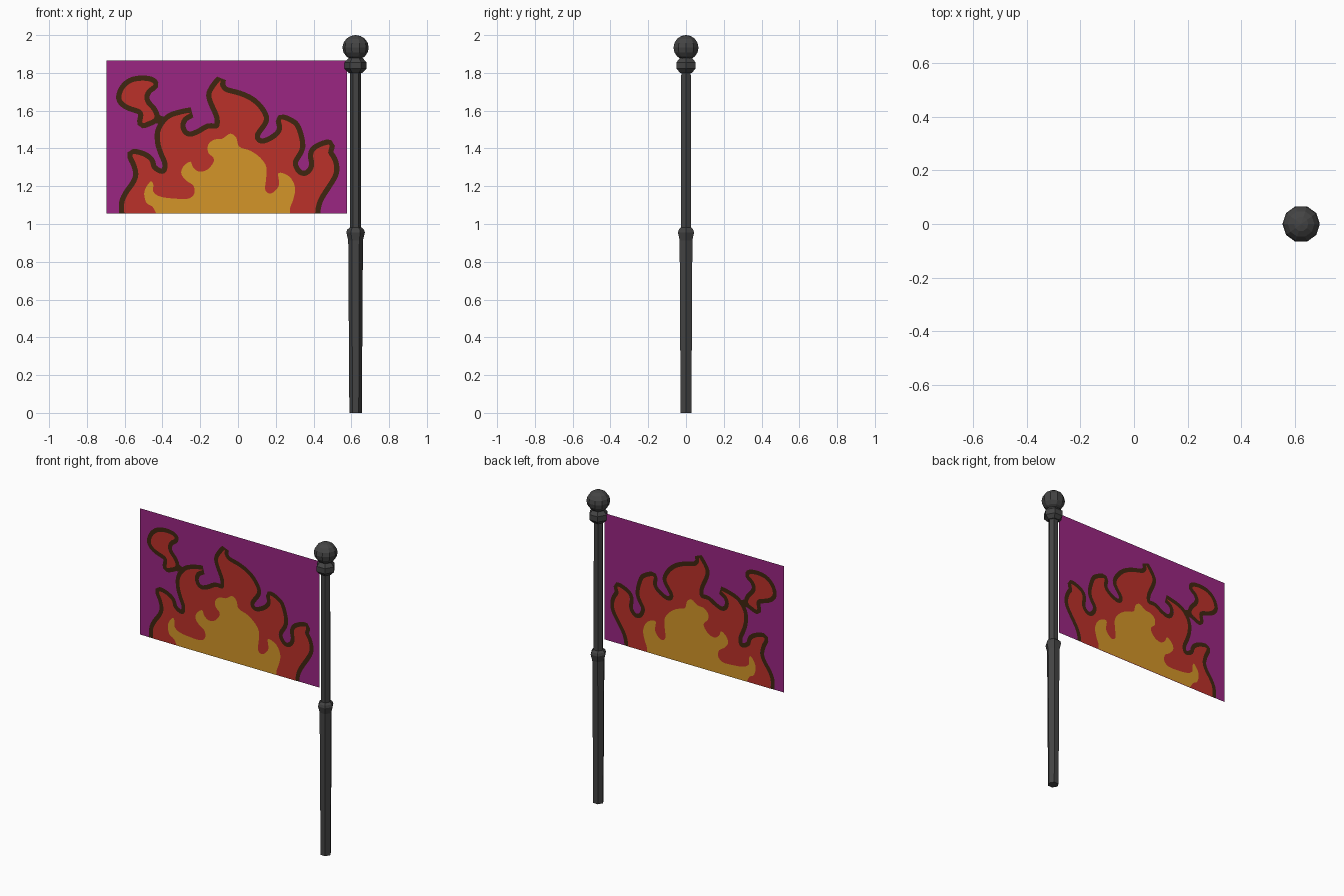
import bpy, math
from mathutils import Vector
from mathutils.geometry import tessellate_polygon

cube = bpy.data.objects.get("Cube")
if cube:
    bpy.data.objects.remove(cube, do_unlink=True)


def material(name, rgb):
    """Flat colour given as 0-255 display values."""
    lin = [((c / 255 + 0.055) / 1.055) ** 2.4 for c in rgb]
    m = bpy.data.materials.new(name)
    m.use_nodes = True
    m.diffuse_color = (*lin, 1)
    bsdf = m.node_tree.nodes["Principled BSDF"]
    bsdf.inputs["Base Color"].default_value = (*lin, 1)
    bsdf.inputs["Roughness"].default_value = 0.8
    return m


GREY = material("dark grey", (68, 68, 68))
PURPLE = material("purple", (155, 38, 130))
BROWN = material("dark brown", (63, 38, 16))
RED = material("flame red", (187, 49, 41))
GOLD = material("flame gold", (211, 149, 40))


def make_object(name, verts, faces, mat):
    me = bpy.data.meshes.new(name)
    me.from_pydata(verts, [], faces)
    me.materials.append(mat)
    ob = bpy.data.objects.new(name, me)
    bpy.context.collection.objects.link(ob)
    return ob


# ---------- pole ----------
POLE_X = 0.6225


def lathe(name, profile, sides):
    """Turn (radius, z) points, listed bottom to top, around the pole axis."""
    verts, faces = [], []
    for r, z in profile:
        for i in range(sides):
            a = math.tau * i / sides
            verts.append((POLE_X + r * math.cos(a), r * math.sin(a), z))
    for k in range(len(profile) - 1):
        for i in range(sides):
            j = (i + 1) % sides
            a, b = k * sides, (k + 1) * sides
            faces.append((a + i, a + j, b + j, b + i))
    faces.append(tuple(reversed(range(sides))))
    faces.append(tuple(range(len(verts) - sides, len(verts))))
    return make_object(name, verts, faces, GREY)


lathe("lower_pole", [(0.033, 0), (0.039, 0.92)], 6)
lathe("pole_joint", [(0.038, 0.91), (0.049, 0.955), (0.044, 0.97), (0.031, 0.982)], 6)
lathe("upper_pole", [(0.030, 0.97), (0.029, 1.82)], 6)
lathe("collar", [(0.036, 1.80), (0.058, 1.822), (0.058, 1.856), (0.038, 1.878)], 6)
ball = [(max(0.0695 * math.sin(math.pi * k / 8), 0.001),
         1.934 - 0.066 * math.cos(math.pi * k / 8)) for k in range(9)]
lathe("finial_ball", ball, 10)

# ---------- flag ----------
# Artwork is laid out on a 241 x 153 grid starting at the flag's lower outer corner.
FLAG_X, FLAG_Z, UNIT = -0.697, 1.055, 0.00529


def sheet(name, tris, mat, depth):
    """Flat artwork layer shown on both faces of the cloth."""
    verts, faces = [], []
    for side in (-1, 1):
        for tri in tris:
            (ax, az), (bx, bz), (cx, cz) = tri
            area = (bx - ax) * (cz - az) - (bz - az) * (cx - ax)
            if abs(area) < 1e-6:
                continue
            if area * side > 0:          # keep every normal pointing outward
                tri = tri[::-1]
            n = len(verts)
            verts += [(FLAG_X + u * UNIT, side * depth, FLAG_Z + max(v, 0) * UNIT)
                      for u, v in tri]
            faces.append((n, n + 1, n + 2))
    return make_object(name, verts, faces, mat)


def smooth_path(pts, closed, steps=4):
    """Catmull-Rom curve through the points."""
    n, out = len(pts), []
    get = (lambda i: Vector(pts[i % n])) if closed else \
          (lambda i: Vector(pts[min(max(i, 0), n - 1)]))
    for i in range(n if closed else n - 1):
        a, b, c, d = (get(i + k) for k in (-1, 0, 1, 2))
        for s in range(steps):
            t = s / steps
            out.append(0.5 * (2 * b + (c - a) * t + (2 * a - 5 * b + 4 * c - d) * t * t
                              + (3 * b - a - 3 * c + d) * t ** 3))
    if not closed:
        out.append(Vector(pts[-1]))
    return out


def fill(path):
    tris = tessellate_polygon([[Vector((p.x, p.y, 0)) for p in path]])
    return [[tuple(path[i]) for i in t] for t in tris]


def border(path, closed, width=5.2):
    """Ribbon along the outer (left-hand) side of a path."""
    n, outer, tris = len(path), [], []
    for i, p in enumerate(path):
        if closed:
            d = path[(i + 1) % n] - path[i - 1]
        else:
            d = path[min(i + 1, n - 1)] - path[max(i - 1, 0)]
        d.normalize()
        outer.append(p + Vector((-d.y, d.x)) * width)
    for i in range(n if closed else n - 1):
        j = (i + 1) % n
        tris.append([tuple(q) for q in (path[i], path[j], outer[j])])
        tris.append([tuple(q) for q in (path[i], outer[j], outer[i])])
    return tris


flame = [(18, 0), (18, 11), (22, 20), (29, 30), (32, 39), (30, 49), (26, 59), (35, 58),
         (43, 53), (46, 45), (54, 40), (60, 42), (61, 51), (57, 61), (54, 71), (54, 82),
         (59, 91), (67, 97), (84, 101), (77, 96), (74, 88), (77, 80), (84, 77), (93, 80),
         (102, 85), (112, 86), (113, 97), (106, 114), (106, 122), (114, 133), (114, 128),
         (119, 122), (133, 118), (144, 113), (152, 106), (157, 98), (157, 92), (149, 80),
         (150, 73), (156, 70), (165, 73), (173, 79), (176, 86), (175, 94), (184, 91),
         (190, 85), (194, 67), (187, 53), (188, 45), (193, 39), (200, 38), (206, 43),
         (208, 50), (207, 59), (211, 65), (223, 69), (222, 61), (226, 54), (228, 46),
         (226, 37), (214, 18), (210, 8), (209, 0)]
wisp = [(15, 117), (18, 125), (25, 131), (35, 133), (44, 132), (47, 129), (41, 124),
        (38, 117), (40, 110), (46, 103), (48, 96), (41, 92), (36, 91), (37, 99),
        (34, 104), (23, 108), (17, 112)]
core = [(50, 0), (46, 7), (40, 11), (38, 22), (44, 32), (47, 29), (47, 22), (54, 17),
        (69, 15), (82, 15), (88, 20), (87, 28), (80, 33), (75, 40), (77, 47), (84, 52),
        (87, 46), (93, 42), (101, 44), (107, 51), (107, 56), (102, 61), (102, 69),
        (108, 74), (116, 75), (124, 80), (130, 76), (133, 67), (144, 63), (154, 56),
        (160, 47), (160, 36), (159, 24), (164, 20), (170, 24), (173, 30), (172, 40),
        (178, 40), (185, 35), (189, 25), (187, 14), (184, 6), (184, 0)]
flame, core = smooth_path(flame, False), smooth_path(core, False)
wisp = smooth_path(wisp, True)

W, H = 241, 153
sheet("flag_cloth", [[(0, 0), (W, 0), (W, H)], [(0, 0), (W, H), (0, H)]], PURPLE, 0.0007)
link = [[(46, 90), (52, 99), (60, 96)], [(46, 90), (60, 96), (56, 90)]]
sheet("flame_outline", border(flame, False) + border(wisp, True) + link, BROWN, 0.0014)
sheet("flame", fill(flame), RED, 0.0021)
sheet("flame_wisp", fill(wisp), RED, 0.0021)
sheet("flame_core", fill(core), GOLD, 0.0028)
